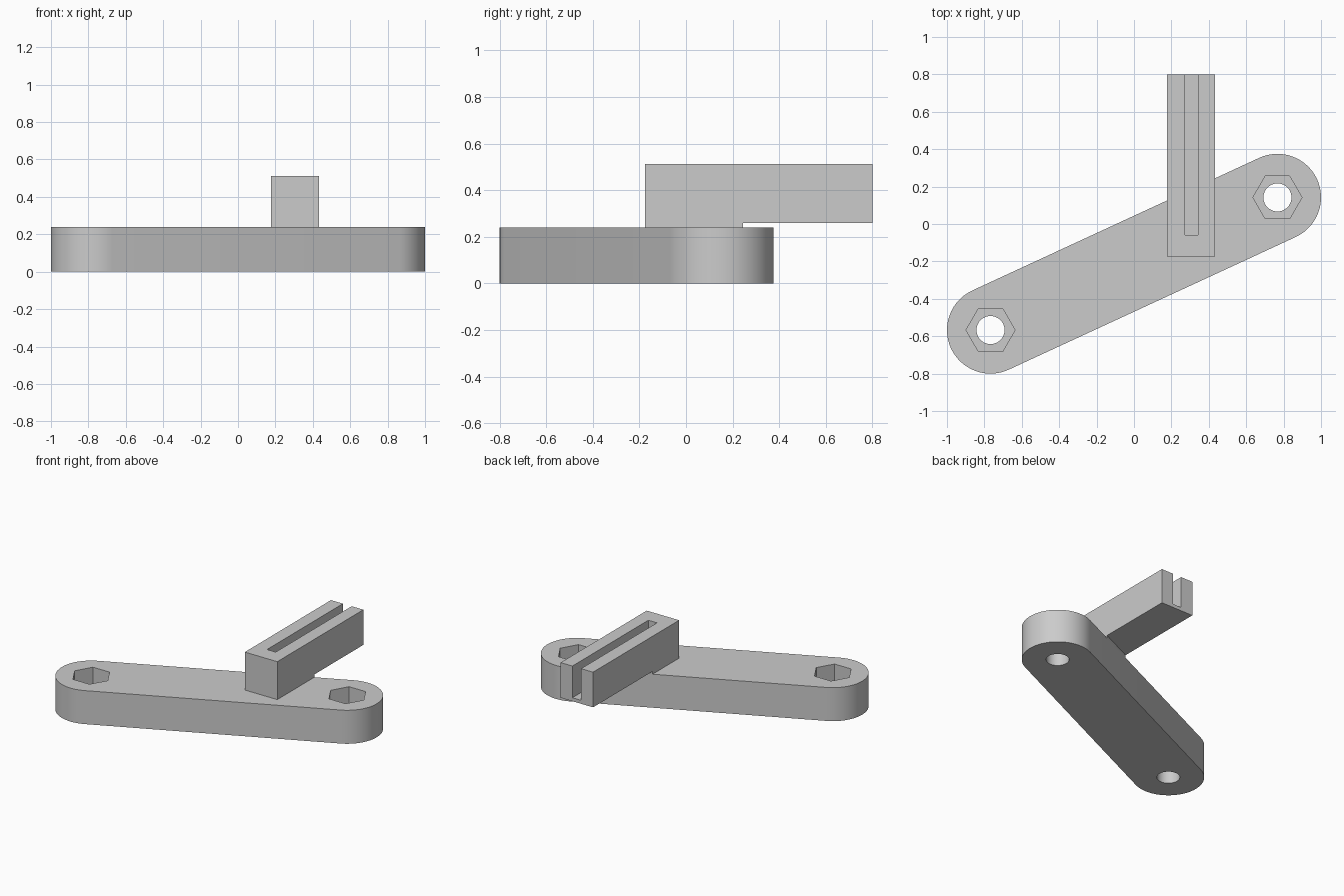
import bpy, bmesh
from math import sin, cos, pi, atan2, hypot

if "Cube" in bpy.data.objects:
    bpy.data.objects.remove(bpy.data.objects["Cube"])

# Single plain grey
grey = bpy.data.materials.new("plain_grey")
grey.use_nodes = True
colour = (0.6, 0.6, 0.6, 1)
grey.diffuse_color = colour
grey.node_tree.nodes["Principled BSDF"].inputs["Base Color"].default_value = colour


def prism(name, outline, z0, z1):
    """Solid made by raising a flat outline from z0 to z1."""
    bm = bmesh.new()
    base = bm.faces.new([bm.verts.new((x, y, z0)) for x, y in outline])
    raised = bmesh.ops.extrude_face_region(bm, geom=[base])["geom"]
    for v in raised:
        if isinstance(v, bmesh.types.BMVert):
            v.co.z = z1
    bmesh.ops.recalc_face_normals(bm, faces=bm.faces)
    mesh = bpy.data.meshes.new(name)
    bm.to_mesh(mesh)
    bm.free()
    mesh.materials.append(grey)
    obj = bpy.data.objects.new(name, mesh)
    bpy.context.collection.objects.link(obj)
    return obj


def arc(centre, radius, start, sweep, steps):
    return [(centre[0] + radius * cos(start + sweep * i / steps),
             centre[1] + radius * sin(start + sweep * i / steps))
            for i in range(steps + 1)]


def ring(centre, radius, sides):
    return arc(centre, radius, 0, 2 * pi, sides)[:-1]


def rectangle(x0, x1, y0, y1):
    return [(x0, y0), (x1, y0), (x1, y1), (x0, y1)]


def cut(target, cutter):
    """Subtract the cutter, then discard it."""
    cutter.hide_render = True
    mod = target.modifiers.new("cut", "BOOLEAN")
    mod.operation = "DIFFERENCE"
    mod.solver = "EXACT"
    mod.object = cutter
    bpy.ops.object.select_all(action="DESELECT")
    bpy.context.view_layer.objects.active = target
    target.select_set(True)
    bpy.ops.object.modifier_apply(modifier=mod.name)
    bpy.data.objects.remove(cutter)


# Slanted plate with round ends
left_end, right_end = (-0.767, -0.567), (0.767, 0.142)
radius, plate_top = 0.233, 0.24
dx, dy = right_end[0] - left_end[0], right_end[1] - left_end[1]
angle = atan2(dy, dx)
plate = prism("base_plate",
              arc(right_end, radius, angle - pi / 2, pi, 32)
              + arc(left_end, radius, angle + pi / 2, pi, 32), 0, plate_top)

# Bolt holes with hexagonal nut pockets
for end in (left_end, right_end):
    cut(plate, prism("bolt_cutter", ring(end, 0.075, 40), -0.1, 0.4))
    cut(plate, prism("nut_cutter", ring(end, 0.131, 6), 0.12, 0.4))

# Thin riser whose back edge is flush with the plate
x0, x1, y0, y1 = 0.177, 0.434, -0.175, 0.8
riser_top = 0.26


def plate_edge(x):
    return left_end[1] + (x - left_end[0]) * dy / dx + radius * hypot(dx, dy) / dx


prism("riser", [(x0, y0), (x1, y0), (x1, plate_edge(x1)), (x0, plate_edge(x0))],
      plate_top, riser_top)

# Overhanging arm with a slot open at the back
arm = prism("slotted_arm", rectangle(x0, x1, y0, y1), riser_top, 0.512)
cut(arm, prism("slot_cutter", rectangle(0.272, 0.341, -0.06, 1), 0.285, 0.7))

# Smooth the round walls, keep the corners crisp
bpy.ops.object.select_all(action="DESELECT")
plate.select_set(True)
bpy.context.view_layer.objects.active = plate
bpy.ops.object.shade_smooth_by_angle(angle=pi / 6)
